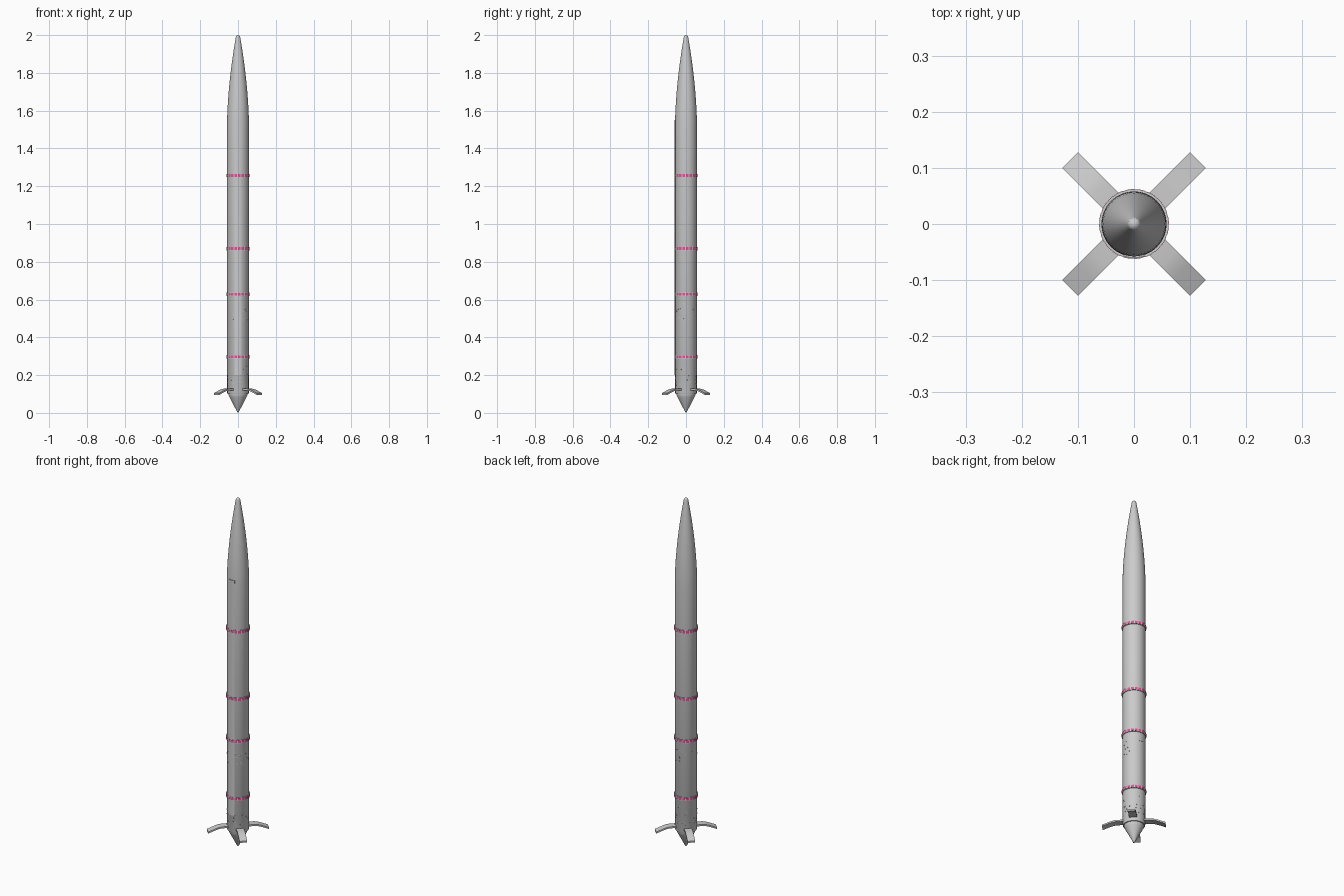
import bpy, bmesh, math, random
from mathutils import Vector

if "Cube" in bpy.data.objects:
    bpy.data.objects.remove(bpy.data.objects["Cube"])

random.seed(4)
R = 0.058


def finish(name, bm, mat=None):
    bmesh.ops.recalc_face_normals(bm, faces=bm.faces)
    me = bpy.data.meshes.new(name)
    bm.to_mesh(me)
    bm.free()
    ob = bpy.data.objects.new(name, me)
    bpy.context.collection.objects.link(ob)
    if mat:
        me.materials.append(mat)
    bpy.context.view_layer.objects.active = ob
    bpy.ops.object.select_all(action='DESELECT')
    ob.select_set(True)
    bpy.ops.object.shade_smooth_by_angle(angle=math.radians(30))
    return ob


def lathe(name, profile, seg=64):
    bm = bmesh.new()
    vs = [bm.verts.new((r, 0, z)) for r, z in profile]
    es = [bm.edges.new(p) for p in zip(vs, vs[1:])]
    bmesh.ops.spin(bm, geom=vs + es, axis=(0, 0, 1), cent=(0, 0, 0),
                   angle=math.tau, steps=seg, use_duplicate=False)
    bmesh.ops.remove_doubles(bm, verts=bm.verts, dist=1e-5)
    return finish(name, bm)


def arc_block(bm, r0, r1, z0, z1, a0, a1, n=4):
    # closed curved block between two radii, heights and angles
    rows = []
    for i in range(n + 1):
        a = a0 + (a1 - a0) * i / n
        rows.append([bm.verts.new((r * math.cos(a), r * math.sin(a), z))
                     for r, z in ((r0, z0), (r1, z0), (r1, z1), (r0, z1))])
    for p, q in zip(rows, rows[1:]):
        for k in range(4):
            bm.faces.new((p[k], p[k - 1], q[k - 1], q[k]))
    bm.faces.new(rows[0])
    bm.faces.new(rows[-1][::-1])


# main body and pointed nose
nose = [(R - 0.046 * (i / 14) ** 1.75, 1.52 + 0.468 * i / 14) for i in range(15)]
tip = [(0.012 * math.cos(a), 1.988 + 0.012 * math.sin(a))
       for a in (0.4, 0.8, 1.2, math.pi / 2)]
lathe("body", [(0, 0.1), (0.055, 0.1), (0.057, 0.105), (0.057, 0.2), (R, 0.202)]
      + nose + tip)

# tail cone
lathe("tail_cone", [(0, 0), (0.006, 0.008), (0.024, 0.043), (0.045, 0.083),
                    (0.05, 0.096), (0.05, 0.11), (0, 0.11)])

# shallow cover panel along the front
bm = bmesh.new()
arc_block(bm, 0.055, 0.0605, 0.2, 1.55, math.radians(-108), math.radians(-72), 8)
finish("front_panel", bm)

# joint rings with pink dashes
pink = bpy.data.materials.new("pink")
pink.diffuse_color = (0.8, 0.08, 0.3, 1)
pink.use_nodes = True
pink.node_tree.nodes["Principled BSDF"].inputs["Base Color"].default_value = pink.diffuse_color
N = 20
for i, z in enumerate((0.298, 0.628, 0.87, 1.257)):
    lathe(f"joint_ring_{i}", [(0.055, z - 0.009), (0.0617, z - 0.009),
                              (0.0617, z + 0.009), (0.055, z + 0.009)])
    bm = bmesh.new()
    for k in range(N):
        a = math.tau * k / N
        arc_block(bm, 0.058, 0.0622, z - 0.007, z + 0.007, a, a + 0.72 * math.tau / N)
    finish(f"ring_lights_{i}", bm, pink)

# four drooping fins
D = [(0.05, 0.128), (0.088, 0.128), (0.105, 0.125), (0.121, 0.12), (0.161, 0.104)]
for i in range(4):
    bm = bmesh.new()
    pts = D + [(r, z - 0.009) for r, z in reversed(D)]
    bottom = [bm.verts.new((r, -0.02, z)) for r, z in pts]
    top = [bm.verts.new((r, 0.02, z)) for r, z in pts]
    for k in range(len(pts)):
        bm.faces.new((bottom[k - 1], bottom[k], top[k], top[k - 1]))
    n = len(pts)
    for side in (bottom, top):
        for k in range(len(D) - 1):
            bm.faces.new((side[k], side[k + 1], side[n - 2 - k], side[n - 1 - k]))
    finish(f"fin_{i}", bm).rotation_euler.z = math.pi / 4 + i * math.pi / 2

# small surface studs near the tail and the second ring
bm = bmesh.new()
for lo, hi in ((0.14, 0.25), (0.49, 0.58)):
    for _ in range(60):
        a, z = random.uniform(0, math.tau), random.uniform(lo, hi)
        arc_block(bm, 0.056, 0.0587, z, z + 0.004, a, a + 0.07, 1)
finish("surface_studs", bm)
